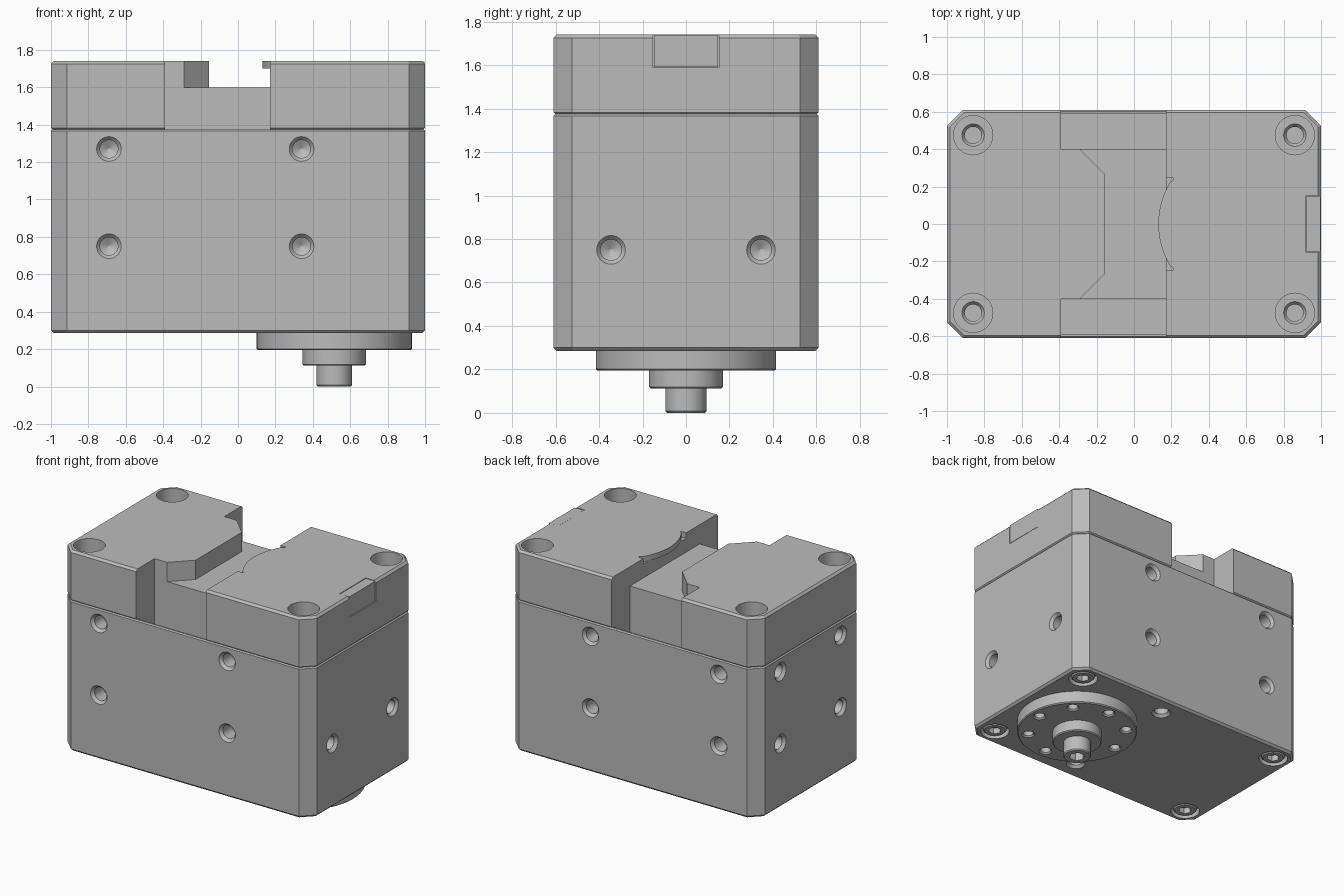
import bpy, bmesh, math
from mathutils import Matrix, Vector

if "Cube" in bpy.data.objects:
    bpy.data.objects.remove(bpy.data.objects["Cube"])

grey = bpy.data.materials.new("plain grey")
grey.use_nodes = True
colour = (0.5, 0.5, 0.5, 1)
grey.diffuse_color = colour
grey.node_tree.nodes["Principled BSDF"].inputs["Base Color"].default_value = colour


def finish(name, bm):
    bmesh.ops.recalc_face_normals(bm, faces=bm.faces[:])
    mesh = bpy.data.meshes.new(name)
    bm.to_mesh(mesh)
    bm.free()
    mesh.materials.append(grey)
    ob = bpy.data.objects.new(name, mesh)
    bpy.context.collection.objects.link(ob)
    return ob


def prism(bm, outline, z0, z1):
    low = [bm.verts.new((x, y, z0)) for x, y in outline]
    high = [bm.verts.new((x, y, z1)) for x, y in outline]
    bm.faces.new(low)
    bm.faces.new(high)
    for i in range(len(low)):
        j = (i + 1) % len(low)
        bm.faces.new((low[i], low[j], high[j], high[i]))


def box(bm, x0, x1, y0, y1, z0, z1):
    prism(bm, [(x0, y0), (x1, y0), (x1, y1), (x0, y1)], z0, z1)


def lathe(bm, profile, origin, axis, sides=32):
    """Closed turned solid; profile is (radius, distance along axis)."""
    turn = Vector(axis).to_track_quat('Z', 'Y').to_matrix().to_4x4()
    place = Matrix.Translation(origin) @ turn
    rings = []
    for r, h in profile:
        angles = [math.tau * i / sides for i in range(sides)]
        rings.append([bm.verts.new(place @ Vector((r * math.cos(a), r * math.sin(a), h)))
                      for a in angles])
    for a, b in zip(rings, rings[1:]):
        for i in range(sides):
            j = (i + 1) % sides
            bm.faces.new((a[i], a[j], b[j], b[i]))
    bm.faces.new(rings[0])
    bm.faces.new(rings[-1])


def cut(ob, bm):
    cutter = finish("cutter", bm)
    cutter.hide_render = True
    mod = ob.modifiers.new("cut", 'BOOLEAN')
    mod.operation = 'DIFFERENCE'
    mod.solver = 'EXACT'
    mod.object = cutter
    bpy.context.view_layer.objects.active = ob
    bpy.ops.object.modifier_apply(modifier=mod.name)
    bpy.data.objects.remove(cutter)


def housing(name, z0, z1, low_bevel, high_bevel):
    """Block with chamfered upright corners and bevelled rims."""
    w, d, c = 1.0, 0.61, 0.085
    quarter = [(w, d - c), (w - c, d)]
    outline = quarter + [(-x, y) for x, y in quarter[::-1]]
    outline += [(-x, -y) for x, y in outline]
    bm = bmesh.new()
    prism(bm, outline, z0, z1)
    for z, size in ((z0, low_bevel), (z1, high_bevel)):
        rim = [e for e in bm.edges if all(abs(v.co.z - z) < 1e-4 for v in e.verts)]
        bmesh.ops.bevel(bm, geom=rim, offset=size, segments=1, affect='EDGES')
    return finish(name, bm)


CORNERS = [(x, y) for x in (-0.86, 0.86) for y in (-0.475, 0.475)]
BASE, JOINT, TOP = 0.285, 1.375, 1.74
LEFT, RIGHT, STEP = -0.39, 0.17, 0.4
AXIS = 0.515

# Main body with threaded side holes, bottom holes and pockets under the notches
body = housing("main_body", BASE, JOINT, 0.015, 0.008)
bm = bmesh.new()
hole = [(0.066, -0.02), (0.066, 0), (0.048, 0.02), (0.048, 0.12), (0.005, 0.145)]
for z in (0.75, 1.27):
    for s in (-1, 1):
        for x in (-0.69, 0.34):
            lathe(bm, hole, (x, s * 0.61, z), (0, -s, 0))
        lathe(bm, hole, (-1, s * 0.345, z), (1, 0, 0))
for s in (-1, 1):
    lathe(bm, hole, (1, s * 0.345, 0.75), (-1, 0, 0))
    lathe(bm, hole, (0.14, s * 0.46, BASE), (0, 0, 1))
    box(bm, LEFT, RIGHT, *sorted((s * STEP, s * 0.59)), 1.25, 1.5)
for x, y in CORNERS:
    lathe(bm, [(0.1, -0.05), (0.1, 0.05)], (x, y, BASE), (0, 0, 1))
cut(body, bm)

# Upper cap: side notches, central slot, corner bores, shallow lip recess
cap = housing("top_cap", JOINT, TOP, 0.008, 0.015)
bm = bmesh.new()
for s in (-1, 1):
    box(bm, LEFT, RIGHT, *sorted((s * STEP, s * 0.8)), 1.2, 2)
cut(cap, bm)
bm = bmesh.new()
prism(bm, [(-0.3, -0.41), (RIGHT, -0.41), (RIGHT, 0.41), (-0.3, 0.41),
           (-0.155, 0.265), (-0.155, -0.265)], 1.6, 2)
cut(cap, bm)
bm = bmesh.new()
box(bm, 0.1, 0.21, -0.245, 0.245, 1.7, 2)
box(bm, 0.92, 1.1, -0.152, 0.152, 1.59, 2)
for x, y in CORNERS:
    lathe(bm, [(0.105, -0.1), (0.105, 0.2), (0.06, 0.2), (0.045, 0.22),
               (0.045, 0.3)], (x, y, TOP), (0, 0, -1))
cut(cap, bm)

# Curved lip overhanging the slot
bm = bmesh.new()
radius = 0.425
arc = []
for i in range(25):
    y = -0.245 + 0.49 * i / 24
    arc.append((0.13 + radius - math.sqrt(radius ** 2 - y * y), y))
prism(bm, [(0.215, -0.24)] + arc[1:-1] + [(0.215, 0.24)], 1.7, TOP)
finish("curved_lip", bm)

# Flush insert in the cap end
bm = bmesh.new()
box(bm, 0.923, 0.998, -0.148, 0.148, 1.594, TOP - 0.002)
finish("end_insert", bm)

# Corner screws with hexagon sockets
for n, (x, y) in enumerate(CORNERS):
    bm = bmesh.new()
    lathe(bm, [(0.072, 0), (0.082, 0.01), (0.082, 0.06)], (x, y, BASE + 0.006), (0, 0, 1))
    screw = finish("corner_screw_%d" % (n + 1), bm)
    bm = bmesh.new()
    lathe(bm, [(0.045, -0.05), (0.045, 0.045)], (x, y, BASE + 0.006), (0, 0, 1), 6)
    cut(screw, bm)

# Output flange with a ring of eight holes
bm = bmesh.new()
lathe(bm, [(0.408, 0.195), (0.415, 0.202), (0.415, 0.3)], (AXIS, 0, 0), (0, 0, 1), 64)
flange = finish("output_flange", bm)
bm = bmesh.new()
for i in range(8):
    a = math.tau * i / 8
    lathe(bm, [(0.045, -0.05), (0.045, 0), (0.035, 0.01), (0.035, 0.08)],
          (AXIS + 0.34 * math.cos(a), 0.34 * math.sin(a), 0.195), (0, 0, 1), 24)
cut(flange, bm)

# Stepped boss and shaft with hexagon socket
bm = bmesh.new()
lathe(bm, [(0.088, 0), (0.095, 0.008), (0.095, 0.112), (0.163, 0.112),
           (0.17, 0.119), (0.17, 0.22)], (AXIS, 0, 0), (0, 0, 1), 48)
shaft = finish("stepped_shaft", bm)
bm = bmesh.new()
lathe(bm, [(0.055, -0.05), (0.055, 0.08)], (AXIS, 0, 0), (0, 0, 1), 6)
cut(shaft, bm)

# Smooth round walls, keep sharp edges
bpy.ops.object.select_all(action='DESELECT')
for ob in bpy.context.collection.objects:
    if ob.type == 'MESH':
        ob.select_set(True)
        bpy.context.view_layer.objects.active = ob
bpy.ops.object.shade_smooth_by_angle(angle=math.radians(30))
